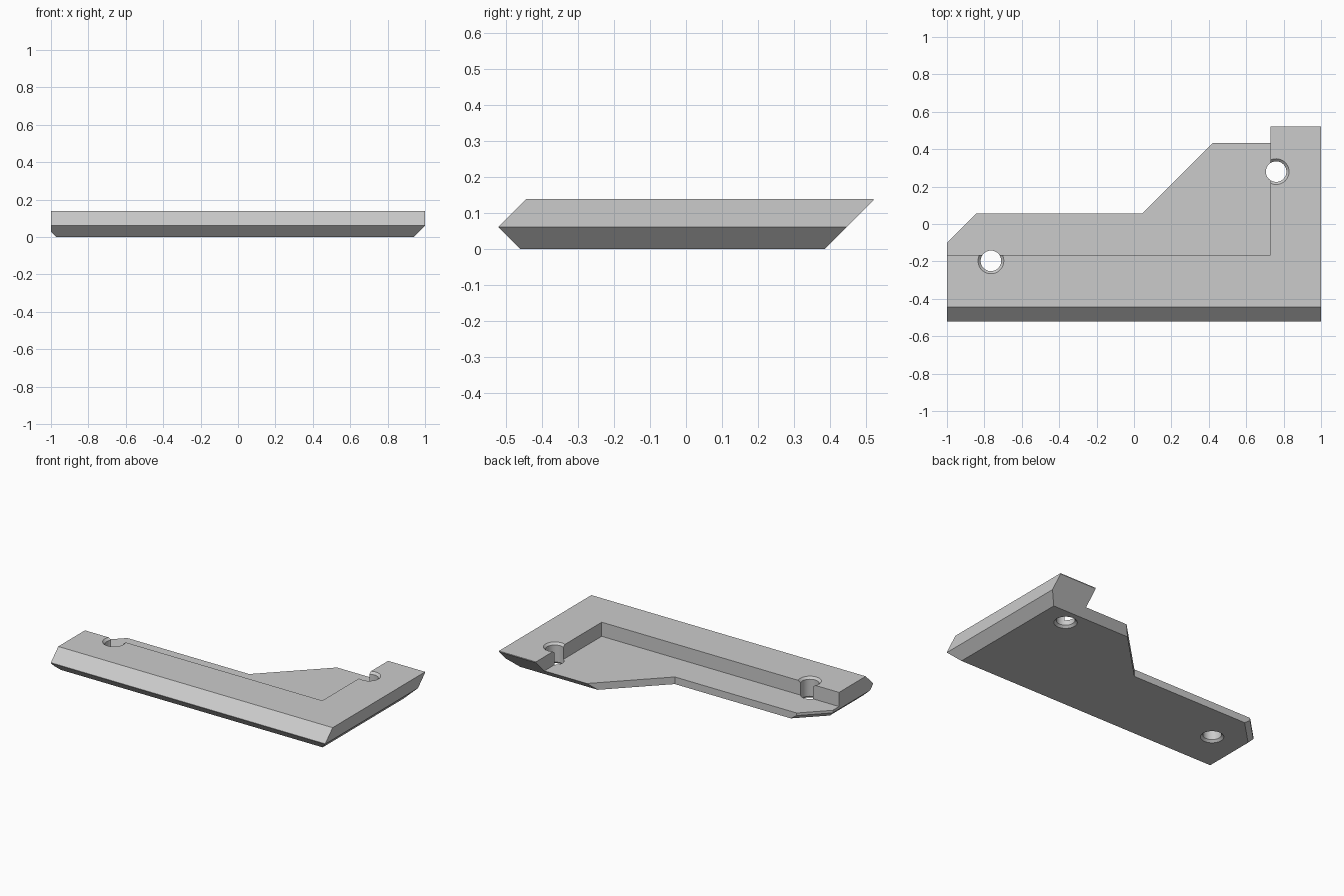
import bpy, bmesh, math
from mathutils import Vector

cube = bpy.data.objects.get("Cube")
if cube:
    bpy.data.objects.remove(cube, do_unlink=True)

TOP, FLOOR = 0.14, 0.047        # rim height and recessed plate height
FRONT, BACK = -0.52, 0.52
STEP_X, STEP_Y = 0.73, -0.165   # inner corner of the raised rim
HOLES = [(0.76, 0.28), (-0.765, -0.197)]
HOLE_R, BEVEL = 0.055, 0.014

grey = bpy.data.materials.new("plain_grey")
grey.use_nodes = True
colour = (0.6, 0.6, 0.6, 1)
grey.diffuse_color = colour
grey.node_tree.nodes["Principled BSDF"].inputs["Base Color"].default_value = colour


def make_object(name, bm):
    bmesh.ops.recalc_face_normals(bm, faces=bm.faces)
    mesh = bpy.data.meshes.new(name)
    bm.to_mesh(mesh)
    bm.free()
    mesh.materials.append(grey)
    obj = bpy.data.objects.new(name, mesh)
    bpy.context.collection.objects.link(obj)
    return obj


def prism(outline, z0, z1):
    bm = bmesh.new()
    face = bm.faces.new([bm.verts.new((x, y, z0)) for x, y in outline])
    side = bmesh.ops.extrude_face_region(bm, geom=[face])["geom"]
    bmesh.ops.translate(bm, vec=(0, 0, z1 - z0),
                        verts=[g for g in side if isinstance(g, bmesh.types.BMVert)])
    bmesh.ops.recalc_face_normals(bm, faces=bm.faces)
    return bm


def slice_off(bm, point, normal):
    bmesh.ops.bisect_plane(bm, geom=bm.verts[:] + bm.edges[:] + bm.faces[:], dist=1e-5,
                           plane_co=point, plane_no=Vector(normal).normalized(),
                           clear_outer=True)
    bmesh.ops.holes_fill(bm, edges=[e for e in bm.edges if e.is_boundary], sides=0)


# Bracket block with its plan outline
outline = [(-1, FRONT), (1, FRONT), (1, BACK), (0.508, BACK),
           (0.043, 0.055), (-0.845, 0.055), (-1, -0.1)]
bm = prism(outline, 0, TOP)

# Slanted edges
d = math.sqrt(0.5)
slice_off(bm, (0, FRONT, 0.063), (0, -0.078, 0.078))   # front upper slope
slice_off(bm, (0, FRONT, 0.061), (0, -1, -1))          # front lower slope
slice_off(bm, (1, 0, 0.061), (1, 0, -1))               # left end underside
slice_off(bm, (-1, 0, 0.03), (-1, 0, -1))              # right end underside
slice_off(bm, (-1, -0.1, 0.03), (-d, d, -1))           # clipped corner underside
slice_off(bm, (0, 0.385, 0), (0, 1, -1))               # overhanging back slope
bracket = make_object("corner_bracket", bm)

# Cutter for the recess behind the raised rim
cutters = [make_object("recess_cutter", prism(
    [(-2, STEP_Y), (STEP_X, STEP_Y), (STEP_X, 2), (-2, 2)], FLOOR, 1))]

# Cutters for the bolt holes, flared at both mouths
flare = HOLE_R + BEVEL + 0.01
profile = [(0, -0.01), (flare, -0.01), (HOLE_R, BEVEL),
           (HOLE_R, TOP - BEVEL), (flare, TOP + 0.01), (0, TOP + 0.01)]
for x, y in HOLES:
    bm = bmesh.new()
    vs = [bm.verts.new((x + r, y, z)) for r, z in profile]
    es = [bm.edges.new(pair) for pair in zip(vs, vs[1:])]
    bmesh.ops.spin(bm, geom=vs + es, cent=(x, y, 0), axis=(0, 0, 1),
                   angle=math.tau, steps=48)
    bmesh.ops.remove_doubles(bm, verts=bm.verts, dist=1e-5)
    cutters.append(make_object("hole_cutter", bm))

# Cut, then discard the cutters
for cutter in cutters:
    cutter.hide_render = True
    mod = bracket.modifiers.new("cut", "BOOLEAN")
    mod.operation, mod.solver, mod.object = "DIFFERENCE", "EXACT", cutter
bpy.context.view_layer.update()
cut = bpy.data.meshes.new_from_object(
    bracket.evaluated_get(bpy.context.evaluated_depsgraph_get()))
bracket.modifiers.clear()
bracket.data = cut
cut.materials.clear()
cut.materials.append(grey)
for p in cut.polygons:
    p.material_index = 0
for cutter in cutters:
    bpy.data.objects.remove(cutter, do_unlink=True)

bpy.ops.object.select_all(action="DESELECT")
bracket.select_set(True)
bpy.context.view_layer.objects.active = bracket
bpy.ops.object.shade_smooth_by_angle(angle=math.radians(25))
